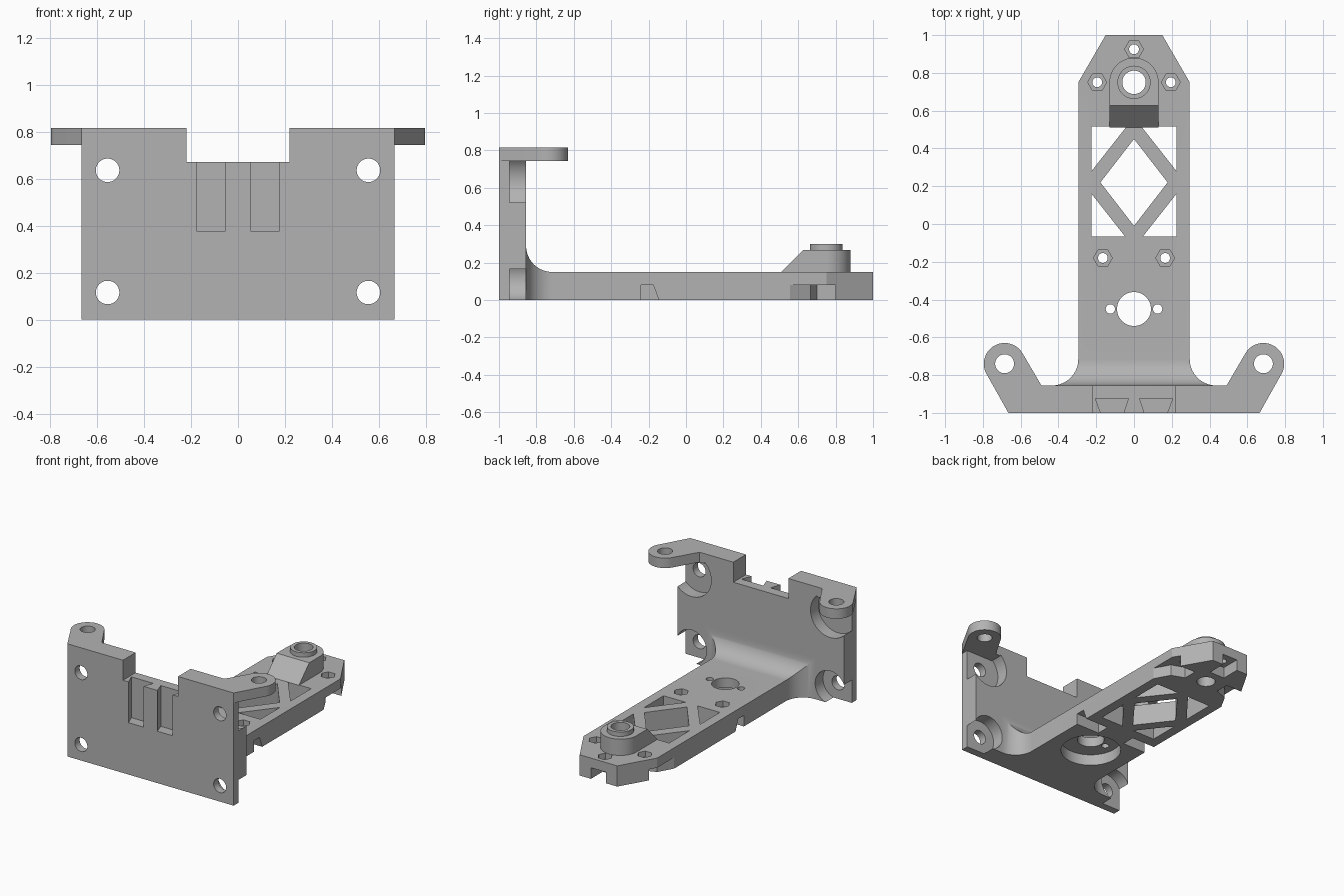
import bpy, bmesh, math
from mathutils import Vector

old = bpy.data.objects.get("Cube")
if old:
    bpy.data.objects.remove(old, do_unlink=True)

grey = bpy.data.materials.new("light_grey")
grey.use_nodes = True
grey.diffuse_color = (0.45, 0.45, 0.45, 1)
grey.node_tree.nodes["Principled BSDF"].inputs["Base Color"].default_value = (0.45, 0.45, 0.45, 1)


def prism(name, pts, axis, lo, hi):
    """Extrude a 2D outline along one axis; the outline uses the other two in order."""
    def place(p, h):
        co = list(p)
        co.insert("xyz".index(axis), h)
        return Vector(co)
    bm = bmesh.new()
    face = bm.faces.new([bm.verts.new(place(p, lo)) for p in pts])
    top = bmesh.ops.extrude_face_region(bm, geom=[face])["geom"]
    shift = place((0, 0), hi - lo)
    bmesh.ops.translate(bm, vec=shift, verts=[v for v in top if isinstance(v, bmesh.types.BMVert)])
    bmesh.ops.recalc_face_normals(bm, faces=bm.faces)
    mesh = bpy.data.meshes.new(name)
    bm.to_mesh(mesh)
    bm.free()
    mesh.materials.append(grey)
    obj = bpy.data.objects.new(name, mesh)
    bpy.context.collection.objects.link(obj)
    return obj


def arc(cx, cy, r, start=0, end=360, n=48):
    """Points on an arc; a full circle leaves out the repeated end."""
    count = n if end - start == 360 else n + 1
    angles = [math.radians(start + (end - start) * i / n) for i in range(count)]
    return [(cx + r * math.cos(a), cy + r * math.sin(a)) for a in angles]


def rect(a0, a1, b0, b1):
    return [(a0, b0), (a1, b0), (a1, b1), (a0, b1)]


def flip(pts, s):
    return [(s * p[0], p[1]) for p in pts]


def combine(obj, tools, operation="DIFFERENCE"):
    """Apply booleans in turn and discard the tools."""
    for tool in tools:
        mod = obj.modifiers.new("cut", "BOOLEAN")
        mod.operation = operation
        mod.solver = "EXACT"
        mod.object = tool
        bpy.context.view_layer.update()
        graph = bpy.context.evaluated_depsgraph_get()
        mesh = bpy.data.meshes.new_from_object(obj.evaluated_get(graph))
        obj.modifiers.remove(mod)
        obj.data = mesh
        bpy.data.objects.remove(tool, do_unlink=True)


def cut(pts, axis, lo, hi):
    tool = prism("cutter", pts, axis, lo, hi)
    tool.hide_render = True
    return tool


# Upright mounting plate with top notch
plate = prism("mounting_plate", rect(-0.665, 0.665, 0, 0.815), "y", -1, -0.855)
cuts = [cut(rect(-0.22, 0.22, 0.67, 0.9), "y", -1.1, -0.8)]
for s in (-1, 1):
    # Dovetail grooves
    groove = [(0.055, -1.001), (0.175, -1.001), (0.205, -0.925), (0.03, -0.925)]
    cuts.append(cut(flip(groove, s), "z", 0.375, 0.75))
    # Screw holes with rear pockets open to the sides
    for z, r in ((0.115, 0.121), (0.635, 0.158)):
        cuts.append(cut(arc(s * 0.555, z, 0.05), "y", -1.1, -0.8))
        cuts.append(cut(arc(s * 0.555, z, r), "y", -0.945, -0.8))
    cuts.append(cut(flip(rect(0.555, 0.7, -0.1, 0.16), s), "y", -0.945, -0.8))
combine(plate, cuts)

# Ears at the top corners
ears = []
for s, side in ((1, "left"), (-1, "right")):
    outline = [(0.45, -1), (0.665, -1)] + arc(0.685, -0.74, 0.11, -30, 150, 32)
    outline += [(0.49, -0.855), (0.45, -0.855)]
    ear = prism(side + "_ear", flip(outline, s), "z", 0.743, 0.815)
    combine(ear, [cut(arc(s * 0.685, -0.74, 0.05), "z", 0.7, 0.9)])
    ears.append(ear)

# Arm: plan outline with flared root, intersected with the filleted side profile
half = [(0.435, -0.87)] + arc(0.435, -0.715, 0.14, 270, 180, 16)
half += [(0.295, 0.75), (0.15, 1)]
plan = half + flip(half[::-1], -1)
arm = prism("arm", plan, "z", 0, 0.4)
profile = [(-0.9, 0), (1.1, 0), (1.1, 0.15)] + arc(-0.715, 0.29, 0.14, 270, 180, 16)
profile += [(-0.9, 0.29)]
combine(arm, [prism("side_profile", profile, "x", -0.6, 0.6)], "INTERSECT")

# Lattice windows
cuts = [cut([(0, -0.01), (0.178, 0.22), (0, 0.45), (-0.178, 0.22)], "z", -0.1, 0.3)]
for s in (-1, 1):
    for tri in ([(0.225, 0.515), (0.04, 0.515), (0.225, 0.28)],
                [(0.225, 0.16), (0.225, -0.065), (0.048, -0.065)]):
        cuts.append(cut(flip(tri, s), "z", -0.1, 0.3))
    # Small holes beside the bearing seat
    cuts.append(cut(arc(s * 0.125, -0.45, 0.025, n=24), "z", -0.1, 0.3))
    # Side slots under the arm
    slot = [(-0.24, -0.1), (-0.24, 0.08), (-0.175, 0.08), (-0.145, 0), (-0.145, -0.1)]
    cuts.append(cut(slot, "x", *sorted((s * 0.11, s * 0.4))))
    pocket = [(0.31, 0.53), (0.235, 0.665), (0.14, 0.70), (0.14, 0.80), (0.4, 0.80), (0.4, 0.53)]
    cuts.append(cut(flip(pocket, s), "z", -0.1, 0.08))
# Tip slot
cuts.append(cut(rect(-0.06, 0.06, 0.865, 1.1), "z", -0.1, 0.08))
# Bearing seat
cuts.append(cut(arc(0, -0.45, 0.2), "z", -0.1, 0.08))
cuts.append(cut(arc(0, -0.45, 0.09), "z", -0.1, 0.3))
# Screw holes with hexagonal recesses
for x, y in ((-0.165, -0.18), (0.165, -0.18), (-0.195, 0.75), (0.195, 0.75), (0, 0.925)):
    cuts.append(cut(arc(x, y, 0.05, n=6), "z", 0.11, 0.3))
    cuts.append(cut(arc(x, y, 0.026, n=24), "z", -0.1, 0.3))
cuts.append(cut(arc(0, 0.75, 0.062), "z", -0.1, 0.4))
combine(arm, cuts)

# Raised hub with sloped back and collar
hub = prism("hub", [(0.13, 0.4), (0.13, 0.75)] + arc(0, 0.75, 0.13, 0, 180, 32)[1:] + [(-0.13, 0.4)],
            "z", 0.15, 0.268)
slope = [(0.3, 0.1), (0.458, 0.1), (0.51, 0.15), (0.628, 0.268), (0.66, 0.3), (0.3, 0.3)]
combine(hub, [cut(slope, "x", -0.3, 0.3), cut(arc(0, 0.75, 0.062), "z", 0.1, 0.4)])
collar = prism("hub_collar", arc(0, 0.75, 0.088), "z", 0.26, 0.3)
combine(collar, [cut(arc(0, 0.75, 0.062), "z", 0.1, 0.4)])

# Smooth the curved walls and keep the edges sharp
bpy.ops.object.select_all(action="DESELECT")
for obj in [plate, arm, hub, collar] + ears:
    obj.select_set(True)
bpy.context.view_layer.objects.active = arm
bpy.ops.object.shade_smooth_by_angle(angle=math.radians(25))
